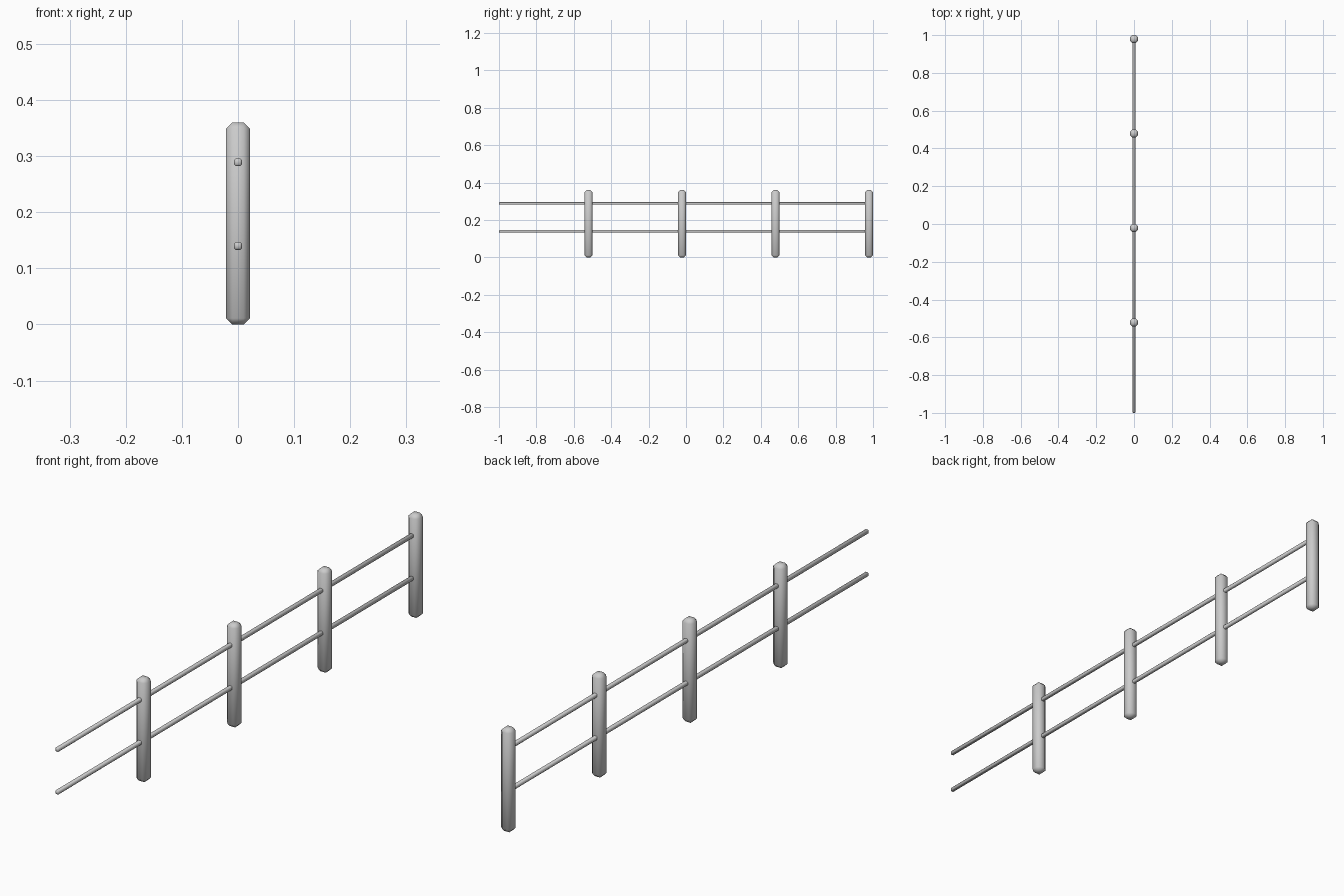
import bpy

if "Cube" in bpy.data.objects:
    bpy.data.objects.remove(bpy.data.objects["Cube"])


def bevelled_box(name, size, centre, bevel):
    """Box with single-segment chamfered edges and smooth shading."""
    bpy.ops.mesh.primitive_cube_add(size=1, location=centre)
    ob = bpy.context.object
    ob.name = name
    ob.scale = size
    bpy.ops.object.transform_apply(location=False, rotation=False, scale=True)
    mod = ob.modifiers.new("chamfer", 'BEVEL')
    mod.width = bevel
    mod.segments = 1
    mod.limit_method = 'NONE'
    bpy.ops.object.shade_smooth()
    return ob


POST_W, POST_H, SPACING = 0.042, 0.36, 0.5
LAST_Y = 1 - POST_W / 2

# Upright posts, evenly spaced, the last one closing the back end
for i in range(4):
    y = LAST_Y - SPACING * (3 - i)
    bevelled_box(f"post_{i + 1}", (POST_W, POST_W, POST_H), (0, y, POST_H / 2), 0.011)

# Two thin rails running through the posts, overhanging the front end
for name, z in (("lower_rail", 0.14), ("upper_rail", 0.289)):
    length = 1 + LAST_Y
    bevelled_box(name, (0.014, length, 0.014), (0, -1 + length / 2, z), 0.003)
